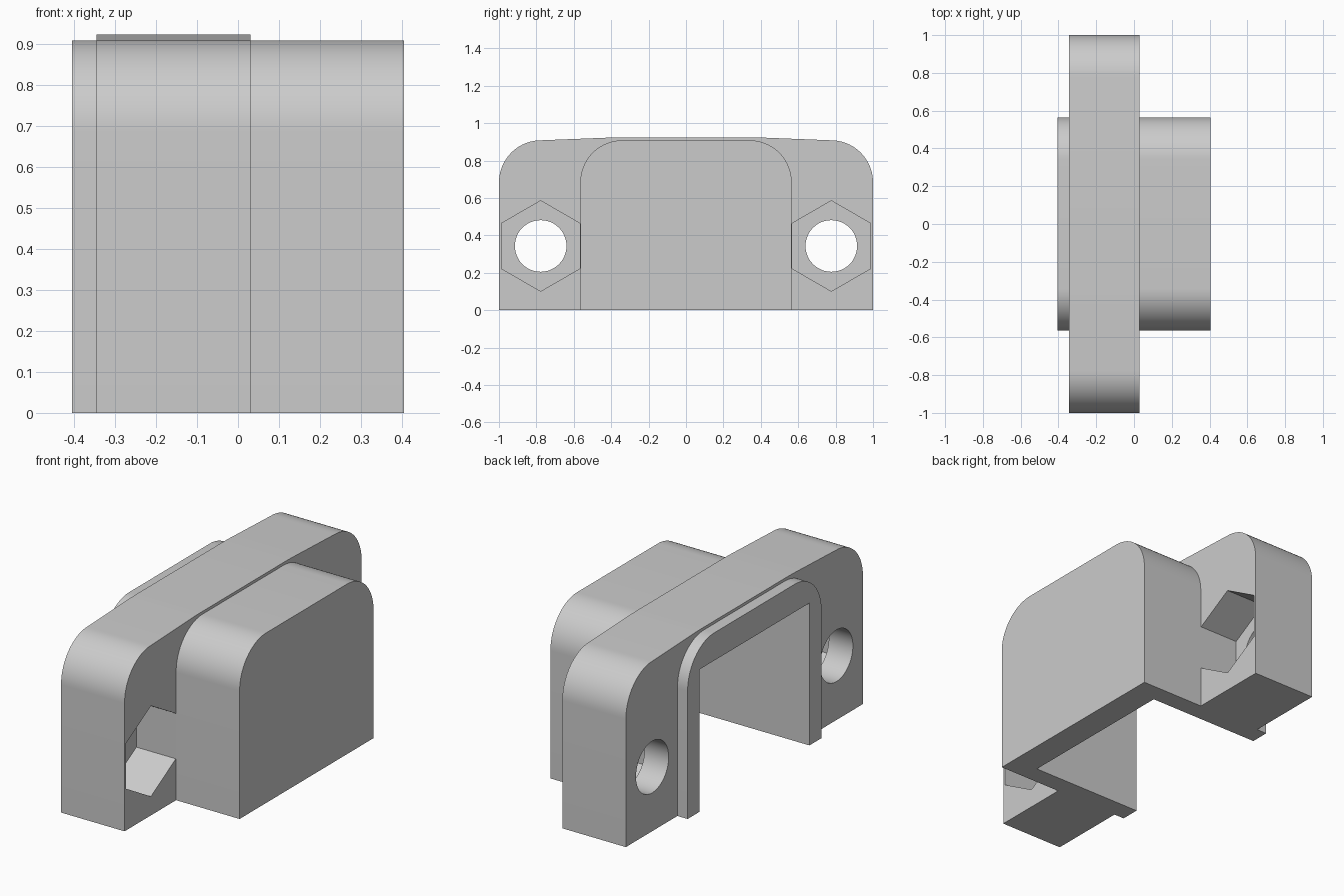
import bpy
import bmesh
from math import sin, cos, pi, radians

cube = bpy.data.objects.get("Cube")
if cube:
    bpy.data.objects.remove(cube, do_unlink=True)

grey = bpy.data.materials.new("light grey")
grey.use_nodes = True
colour = (0.6, 0.6, 0.6, 1)
grey.diffuse_color = colour
grey.node_tree.nodes["Principled BSDF"].inputs["Base Color"].default_value = colour


def extrude_x(name, profile, x0, x1):
    """Solid made by sweeping a (y, z) outline from x0 to x1."""
    bm = bmesh.new()
    face = bm.faces.new([bm.verts.new((x0, y, z)) for y, z in profile])
    swept = bmesh.ops.extrude_face_region(bm, geom=[face])["geom"]
    verts = [v for v in swept if isinstance(v, bmesh.types.BMVert)]
    bmesh.ops.translate(bm, verts=verts, vec=(x1 - x0, 0, 0))
    bmesh.ops.recalc_face_normals(bm, faces=bm.faces)
    mesh = bpy.data.meshes.new(name)
    bm.to_mesh(mesh)
    bm.free()
    mesh.materials.append(grey)
    obj = bpy.data.objects.new(name, mesh)
    bpy.context.collection.objects.link(obj)
    return obj


def arch(half_width, top, radius, crown=()):
    """Upright outline with rounded shoulders and an optional crown."""
    steps = 20
    side = [(half_width, 0)]
    for i in range(steps + 1):
        a = pi / 2 * i / steps
        side.append((half_width - radius + radius * cos(a),
                     top - radius + radius * sin(a)))
    side += crown
    return side + [(-y, z) for y, z in reversed(side)]


def polygon(y, z, radius, sides):
    """Regular outline with a corner pointing up."""
    return [(y + radius * sin(2 * pi * i / sides),
             z + radius * cos(2 * pi * i / sides)) for i in range(sides)]


def combine(target, other, operation):
    mod = target.modifiers.new(operation.lower(), 'BOOLEAN')
    mod.operation = operation
    mod.solver = 'EXACT'
    mod.object = other
    bpy.context.view_layer.objects.active = target
    bpy.ops.object.modifier_apply(modifier=mod.name)
    bpy.data.objects.remove(other, do_unlink=True)


# Mounting flange with a slightly crowned top
housing = extrude_x("housing", arch(1, 0.908, 0.225, [(0.42, 0.922), (0.36, 0.923)]),
                    -0.345, 0.03)

# Hollow cover passing through the flange
combine(housing, extrude_x("cover", arch(0.565, 0.908, 0.225), -0.405, 0.405), 'UNION')

# Cavity open at the bottom and at one end
opening = [(-0.463, -0.1), (0.463, -0.1), (0.463, 0.76), (-0.463, 0.76)]
combine(housing, extrude_x("cavity_cutter", opening, -0.5, 0.257), 'DIFFERENCE')

# Bolt holes with hexagonal nut pockets
for side in (-1, 1):
    y, z = side * 0.777, 0.343
    combine(housing, extrude_x("nut_cutter", polygon(y, z, 0.242, 6), -0.203, 0.1),
            'DIFFERENCE')
    combine(housing, extrude_x("bolt_cutter", polygon(y, z, 0.138, 48), -0.5, 0.1),
            'DIFFERENCE')

# Smooth curved surfaces, crisp edges
bpy.ops.object.select_all(action='DESELECT')
housing.select_set(True)
bpy.context.view_layer.objects.active = housing
bpy.ops.object.shade_smooth_by_angle(angle=radians(30))
